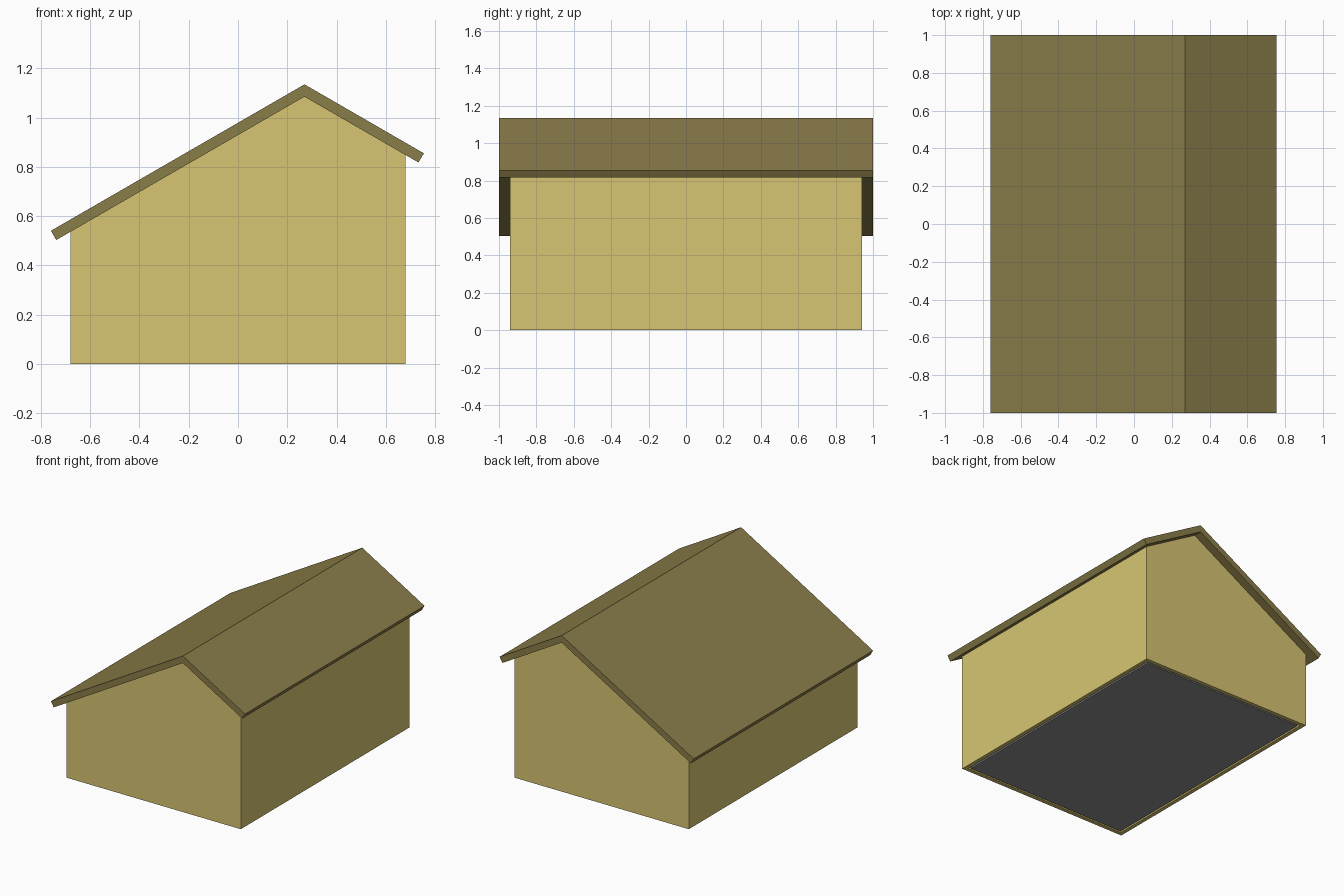
import bpy, bmesh
from math import radians, tan, sin, cos

if "Cube" in bpy.data.objects:
    bpy.data.objects.remove(bpy.data.objects["Cube"])

SLOPE = tan(radians(30))
RIDGE_X, APEX_Z = 0.27, 1.085      # underside of the ridge
HALF_X, HALF_Y = 0.68, 0.94        # wall footprint
ROOF_Y, WALL_T, ROOF_RISE = 1.0, 0.04, 0.05


def material(name, rgb):
    m = bpy.data.materials.new(name)
    m.diffuse_color = (*rgb, 1)
    m.use_nodes = True
    m.node_tree.nodes["Principled BSDF"].inputs["Base Color"].default_value = m.diffuse_color
    return m


def roof_z(x):
    return APEX_Z - abs(x - RIDGE_X) * SLOPE


def extrude_profile(name, points, half_y, mat):
    """Prism from an x-z outline, centred on y = 0."""
    bm = bmesh.new()
    face = bm.faces.new([bm.verts.new((x, -half_y, z)) for x, z in points])
    moved = bmesh.ops.extrude_face_region(bm, geom=[face])["geom"]
    bmesh.ops.translate(bm, vec=(0, 2 * half_y, 0),
                        verts=[v for v in moved if isinstance(v, bmesh.types.BMVert)])
    bmesh.ops.recalc_face_normals(bm, faces=bm.faces)
    mesh = bpy.data.meshes.new(name)
    bm.to_mesh(mesh)
    bm.free()
    obj = bpy.data.objects.new(name, mesh)
    bpy.context.collection.objects.link(obj)
    if mat:
        mesh.materials.append(mat)
    return obj


wall_mat = material("wall_yellow", (0.68, 0.56, 0.17))
roof_mat = material("roof_olive", (0.255, 0.205, 0.067))
floor_mat = material("floor_grey", (0.27, 0.27, 0.27))

# Walls: gabled shell, open underneath
walls = extrude_profile("walls", [(-HALF_X, 0), (HALF_X, 0), (HALF_X, roof_z(HALF_X)),
                                  (RIDGE_X, APEX_Z), (-HALF_X, roof_z(-HALF_X))],
                        HALF_Y, wall_mat)
bm = bmesh.new()
bm.from_mesh(walls.data)
bm.normal_update()
bottom = [f for f in bm.faces if f.normal.z < -0.9]
bmesh.ops.inset_region(bm, faces=bottom, thickness=WALL_T)
bmesh.ops.translate(bm, vec=(0, 0, 0.4), verts=list(
    bmesh.ops.extrude_discrete_faces(bm, faces=bottom)["faces"][0].verts))
bm.to_mesh(walls.data)
bm.free()

# Floor slab inside the wall ring
fx = HALF_X - WALL_T
extrude_profile("floor", [(-fx, 0), (fx, 0), (fx, 0.04), (-fx, 0.04)],
                HALF_Y - WALL_T, floor_mat)

# Roof: two uneven slabs meeting at the ridge, eaves cut square to the slope
t = ROOF_RISE * cos(radians(30))
dx, dz = t * sin(radians(30)), t * cos(radians(30))
left, right = -0.738, 0.733
extrude_profile("roof", [(left, roof_z(left)), (RIDGE_X, APEX_Z), (right, roof_z(right)),
                         (right + dx, roof_z(right) + dz),
                         (RIDGE_X, APEX_Z + ROOF_RISE),
                         (left - dx, roof_z(left) + dz)], ROOF_Y, roof_mat)
